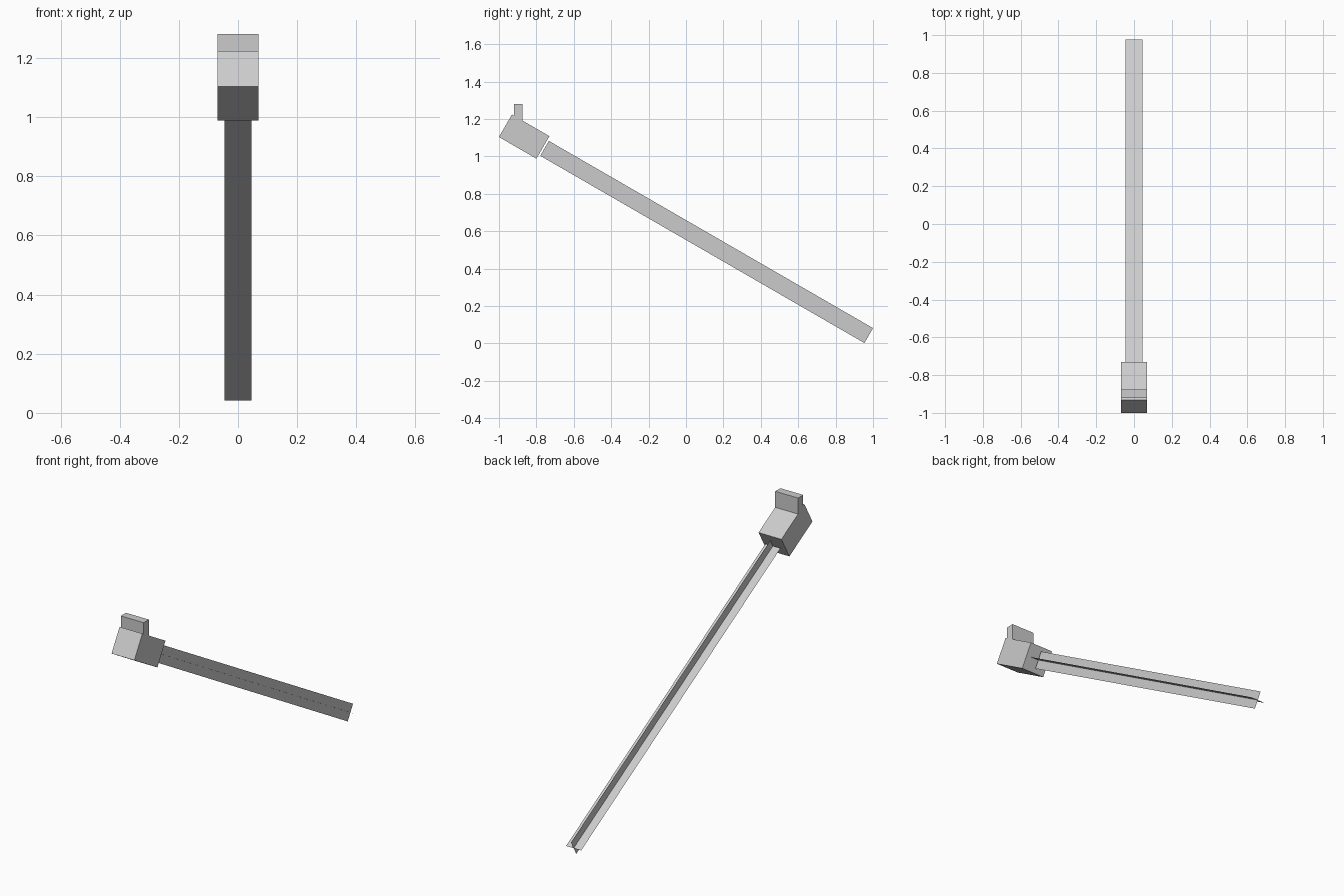
import bpy, bmesh
from math import radians
from mathutils import Matrix, Vector

if "Cube" in bpy.data.objects:
    bpy.data.objects.remove(bpy.data.objects["Cube"])

AXIS = Vector((0, 0.866, -0.5))      # direction the beam points
NORMAL = Vector((0, 0.5, 0.866))     # "up" across the beam
SIDE = Vector((1, 0, 0))


def finish(name, bm):
    bmesh.ops.remove_doubles(bm, verts=bm.verts, dist=1e-5)
    mesh = bpy.data.meshes.new(name)
    bm.to_mesh(mesh)
    bm.free()
    obj = bpy.data.objects.new(name, mesh)
    bpy.context.collection.objects.link(obj)
    return obj


# Lamp head: tilted block and upright mounting post as one extruded side profile
tip = Vector((0, -0.765, 1.048))     # centre of the head's beam-side face
half, length, width = 0.0695, 0.2315, 0.139
top_front = tip + NORMAL * half
top_back = top_front - AXIS * length


def on_top(y):
    """Point on the slanted top edge at the given y."""
    t = (y - top_front.y) / AXIS.y
    return top_front + AXIS * t


post_back, post_front, post_top = -0.92, -0.875, 1.28
profile = [
    tip - NORMAL * half,
    top_front,
    on_top(post_front),
    Vector((0, post_front, post_top)),
    Vector((0, post_back, post_top)),
    on_top(post_back),
    top_back,
    tip - NORMAL * half - AXIS * length,
]
bm = bmesh.new()
face = bm.faces.new([bm.verts.new(p - SIDE * width / 2) for p in profile])
new = bmesh.ops.extrude_face_region(bm, geom=[face])["geom"]
bmesh.ops.translate(bm, vec=SIDE * width,
                    verts=[v for v in new if isinstance(v, bmesh.types.BMVert)])
bmesh.ops.recalc_face_normals(bm, faces=bm.faces)
finish("lamp_head", bm)

# Light beam: two crossed flat strips, starting just clear of the head
start = tip + AXIS * 0.01
end = Vector((0, 0.977, 0.042))
for name, across in (("beam_flat_strip", SIDE), ("beam_upright_strip", NORMAL)):
    bm = bmesh.new()
    w = across * 0.046
    bm.faces.new([bm.verts.new(p) for p in (start - w, end - w, end + w, start + w)])
    finish(name, bm)
